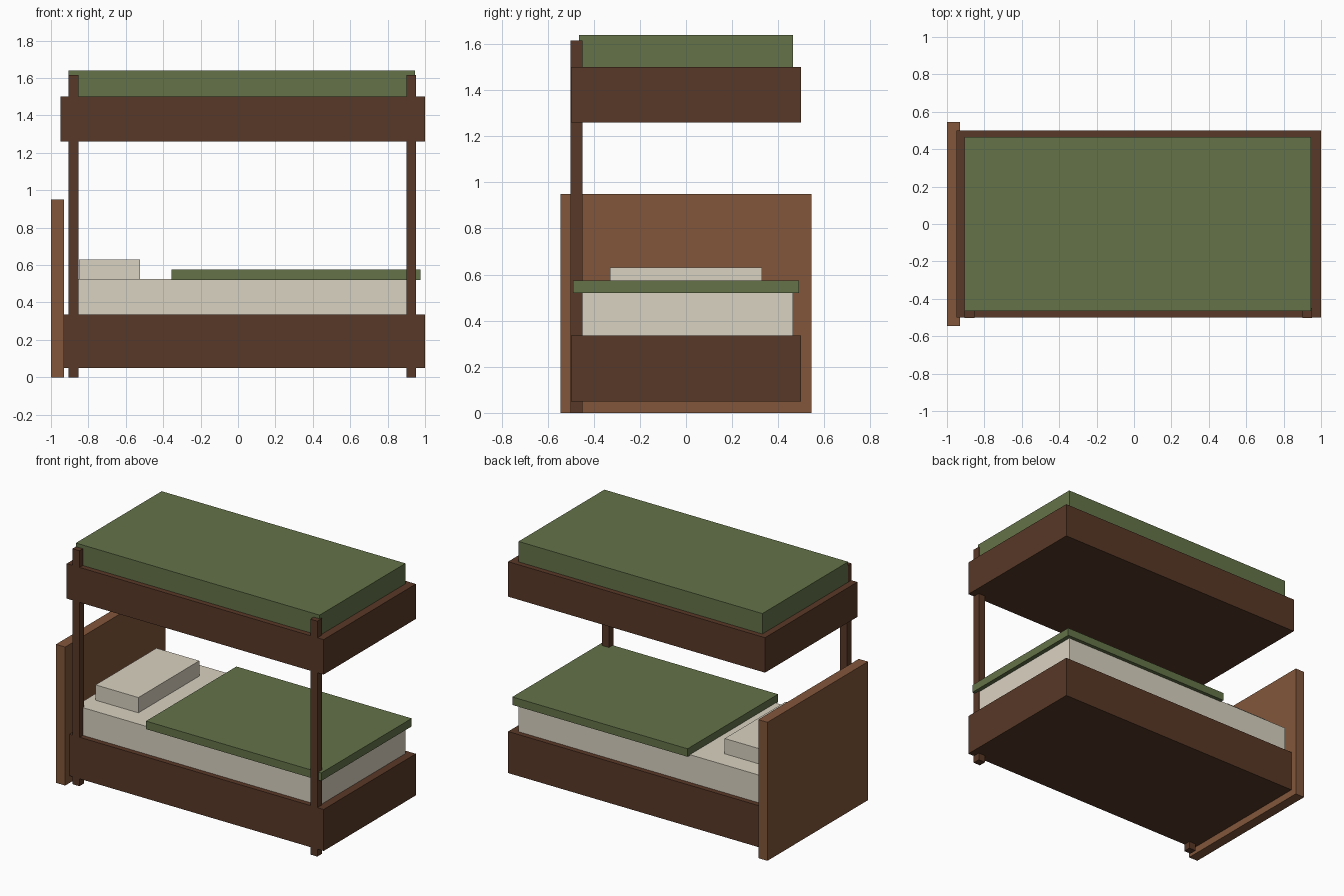
import bpy

if "Cube" in bpy.data.objects:
    bpy.data.objects.remove(bpy.data.objects["Cube"])


def material(name, r, g, b):
    # sRGB bytes to linear viewport colour
    m = bpy.data.materials.new(name)
    m.diffuse_color = [(c / 255) ** 2.2 for c in (r, g, b)] + [1]
    m.use_nodes = True
    m.node_tree.nodes["Principled BSDF"].inputs["Base Color"].default_value = m.diffuse_color
    return m


dark_wood = material("dark_wood", 89, 59, 43)
light_wood = material("light_wood", 129, 87, 61)
green_cloth = material("green_cloth", 100, 114, 74)
cream_cloth = material("cream_cloth", 217, 209, 192)


def box(name, x, y, z, mat):
    # Box from (min, max) ranges along each axis
    bpy.ops.mesh.primitive_cube_add(
        size=1, location=[(a + b) / 2 for a, b in (x, y, z)])
    ob = bpy.context.object
    ob.name = name
    ob.scale = [b - a for a, b in (x, y, z)]
    bpy.ops.object.transform_apply(location=False, rotation=False, scale=True)
    ob.data.materials.append(mat)
    return ob


# Bed frames
box("lower_frame", (-0.95, 1.0), (-0.5, 0.5), (0.05, 0.335), dark_wood)
box("upper_frame", (-0.95, 1.0), (-0.5, 0.5), (1.26, 1.5), dark_wood)

# Headboard standing on the floor
box("headboard", (-1.0, -0.93), (-0.545, 0.545), (0, 0.95), light_wood)

# Front posts
for side, x in (("left", -0.905), ("right", 0.9)):
    box(f"{side}_front_post", (x, x + 0.053), (-0.502, -0.45), (0, 1.615), dark_wood)

# Mattresses
box("lower_mattress", (-0.905, 0.945), (-0.465, 0.465), (0.335, 0.525), cream_cloth)
box("upper_mattress", (-0.905, 0.945), (-0.465, 0.465), (1.5, 1.64), green_cloth)

# Bedding on the lower bunk
box("blanket", (-0.355, 0.975), (-0.49, 0.49), (0.52, 0.575), green_cloth)
box("pillow", (-0.85, -0.525), (-0.33, 0.33), (0.52, 0.63), cream_cloth)
